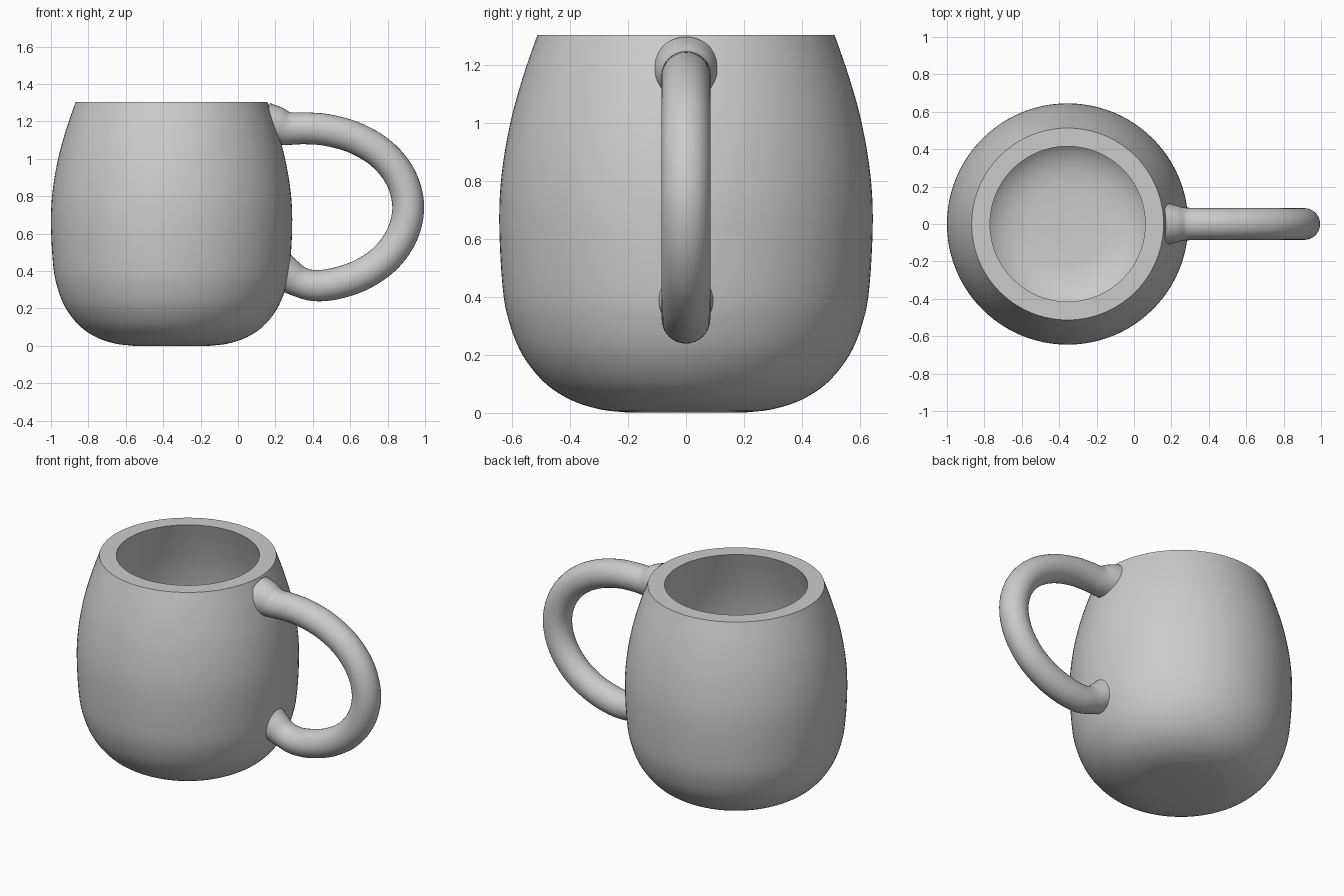
import bpy, bmesh, math
from mathutils import Vector

if "Cube" in bpy.data.objects:
    bpy.data.objects.remove(bpy.data.objects["Cube"])

CX = -0.355      # axis of the cup
SEG = 96

clay = bpy.data.materials.new("plain grey")
clay.diffuse_color = (0.6, 0.6, 0.6, 1)
clay.use_nodes = True
clay.node_tree.nodes["Principled BSDF"].inputs["Base Color"].default_value = clay.diffuse_color


def smooth_path(pts, steps=6):
    """Catmull-Rom interpolation through the points."""
    p = [Vector(q) for q in pts]
    p = [p[0] * 2 - p[1]] + p + [p[-1] * 2 - p[-2]]
    out = []
    for i in range(1, len(p) - 2):
        a, b, c, d = p[i - 1:i + 3]
        for k in range(steps):
            t = k / steps
            out.append(0.5 * (2 * b + (c - a) * t + (2 * a - 5 * b + 4 * c - d) * t * t
                              + (3 * b - a - 3 * c + d) * t ** 3))
    out.append(p[-2])
    return out


def skin(bm, rings):
    """Join successive closed rings of vertices with quads."""
    for r0, r1 in zip(rings, rings[1:]):
        n = len(r0)
        for i in range(n):
            j = (i + 1) % n
            bm.faces.new((r0[i], r0[j], r1[j], r1[i]))


def finish(bm, name):
    bmesh.ops.recalc_face_normals(bm, faces=bm.faces)
    me = bpy.data.meshes.new(name)
    bm.to_mesh(me)
    bm.free()
    ob = bpy.data.objects.new(name, me)
    bpy.context.collection.objects.link(ob)
    me.materials.append(clay)
    bpy.ops.object.select_all(action='DESELECT')
    ob.select_set(True)
    bpy.context.view_layer.objects.active = ob
    bpy.ops.object.shade_smooth_by_angle(angle=math.radians(40))
    return ob


# Cup: outer wall, flat rim and hollow inside turned round one axis
outer = smooth_path([(0.2, 0.0), (0.3, 0.012), (0.40, 0.045), (0.49, 0.105),
                     (0.565, 0.2), (0.61, 0.31), (0.633, 0.43), (0.645, 0.65),
                     (0.637, 0.82), (0.607, 1.0), (0.563, 1.16), (0.513, 1.305)])
inner = smooth_path([(0.415, 1.305), (0.463, 1.16), (0.507, 1.0), (0.537, 0.82),
                     (0.545, 0.65), (0.533, 0.43), (0.51, 0.33), (0.475, 0.25),
                     (0.415, 0.175), (0.34, 0.13), (0.25, 0.107), (0.15, 0.1)])
bm = bmesh.new()
rings = []
for r, z in outer + inner:
    rings.append([bm.verts.new((CX + r * math.cos(2 * math.pi * i / SEG),
                                r * math.sin(2 * math.pi * i / SEG), z))
                  for i in range(SEG)])
skin(bm, rings)
bm.faces.new(rings[0])
bm.faces.new(rings[-1])
finish(bm, "cup")

# Handle: round tube along a D-shaped path, flared where it meets the cup
# each point is x, z, tube radius
path = smooth_path([(0.15, 1.185, 0.115), (0.205, 1.175, 0.105), (0.27, 1.162, 0.088),
                    (0.36, 1.163, 0.085), (0.48, 1.153, 0.085), (0.63, 1.11, 0.085),
                    (0.77, 1.025, 0.085), (0.87, 0.9, 0.085), (0.91, 0.75, 0.085),
                    (0.88, 0.6, 0.085), (0.79, 0.47, 0.085), (0.66, 0.38, 0.085),
                    (0.52, 0.333, 0.085), (0.41, 0.322, 0.083), (0.33, 0.342, 0.082),
                    (0.27, 0.375, 0.092), (0.215, 0.41, 0.105)])
bm = bmesh.new()
rings = []
for i, (x, z, r) in enumerate(path):
    a, b = path[max(i - 1, 0)], path[min(i + 1, len(path) - 1)]
    t = Vector((b[0] - a[0], b[1] - a[1])).normalized()
    ring = []
    for k in range(32):
        u = 2 * math.pi * k / 32
        c, s = r * math.cos(u), r * math.sin(u)
        ring.append(bm.verts.new((x - t.y * c, s, z + t.x * c)))
    rings.append(ring)
skin(bm, rings)
bm.faces.new(rings[0])
bm.faces.new(rings[-1])
finish(bm, "handle")
